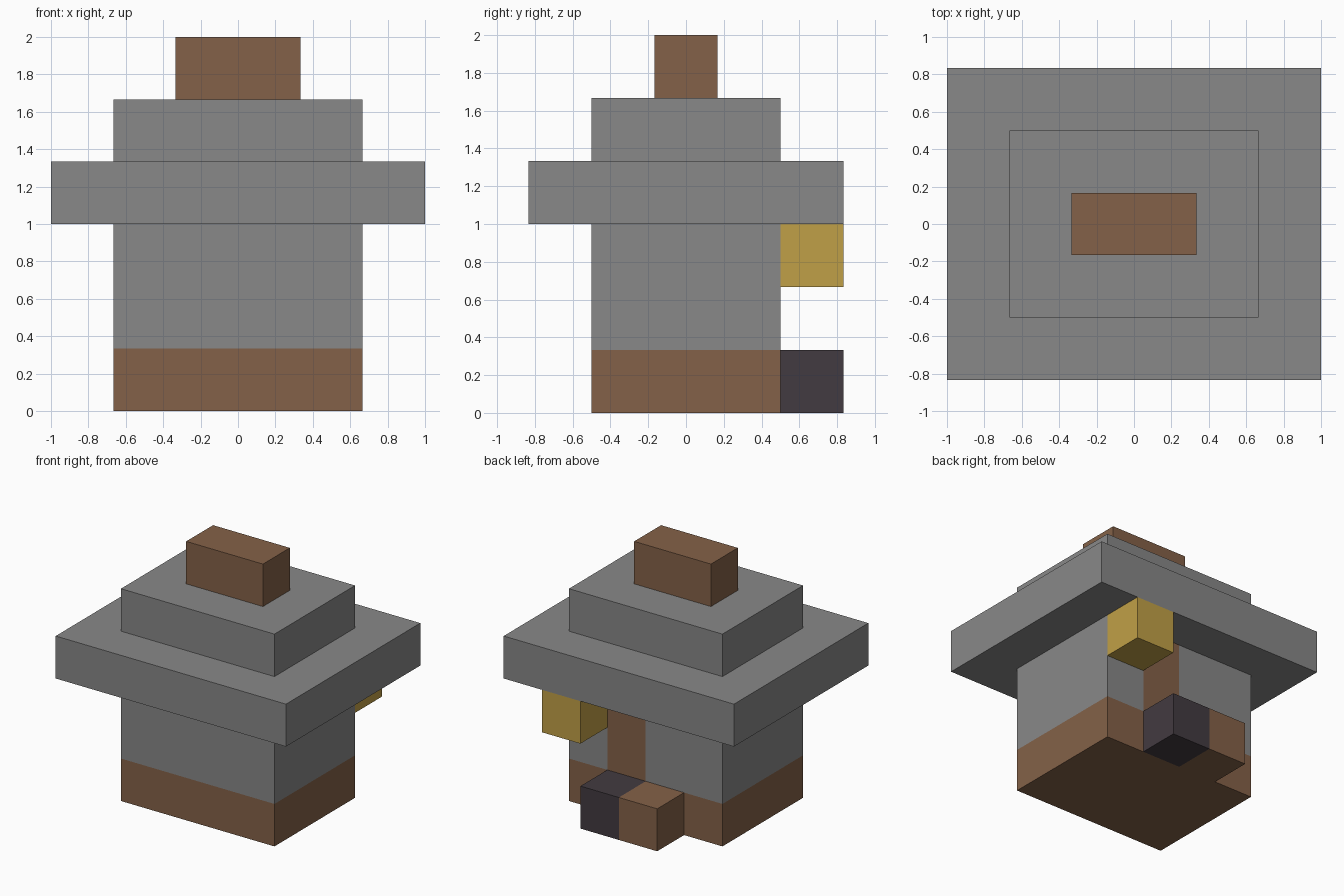
import bpy
import bmesh
from mathutils import Vector

cube = bpy.data.objects.get("Cube")
if cube:
    bpy.data.objects.remove(cube, do_unlink=True)

U = 1 / 3  # one building block


def material(name, color):
    mat = bpy.data.materials.new(name)
    mat.use_nodes = True
    mat.diffuse_color = (*color, 1)
    bsdf = next(n for n in mat.node_tree.nodes if n.type == 'BSDF_PRINCIPLED')
    bsdf.inputs["Base Color"].default_value = (*color, 1)
    return mat


stone = material("stone_grey", (0.246, 0.246, 0.246))
wood = material("wood_brown", (0.231, 0.121, 0.065))
gold = material("lamp_gold", (0.53, 0.35, 0.063))
dark = material("dark_charcoal", (0.055, 0.043, 0.052))


def block(name, low, high, mat):
    """Box between two corners given in block units."""
    low, high = Vector(low) * U, Vector(high) * U
    size, mid = high - low, (low + high) / 2
    bm = bmesh.new()
    bmesh.ops.create_cube(bm, size=1)
    for v in bm.verts:
        v.co = Vector(a * b for a, b in zip(v.co, size)) + mid
    mesh = bpy.data.meshes.new(name)
    bm.to_mesh(mesh)
    bm.free()
    mesh.materials.append(mat)
    obj = bpy.data.objects.new(name, mesh)
    bpy.context.collection.objects.link(obj)
    return obj


# Main building, stacked from the ground up
block("base", (-2, -1.5, 0), (2, 1.5, 1), wood)
walls = block("walls", (-2, -1.5, 1), (2, 1.5, 3), stone)
block("roof_eaves", (-3, -2.5, 3), (3, 2.5, 4), stone)
block("roof_upper", (-2, -1.5, 4), (2, 1.5, 5), stone)
block("roof_ridge", (-1, -0.5, 5), (1, 0.5, 6), wood)

# Blocks standing out behind the building
block("lamp", (1, 1.5, 2), (2, 2.5, 3), gold)
block("dark_step", (0, 1.5, 0), (1, 2.5, 1), dark)
block("wood_step", (-1, 1.5, 0), (0, 2.5, 1), wood)

# Door cut flush into the back wall
walls.data.materials.append(wood)
bm = bmesh.new()
bm.from_mesh(walls.data)
for x in (0, U):
    bmesh.ops.bisect_plane(bm, geom=bm.verts[:] + bm.edges[:] + bm.faces[:],
                           plane_co=(x, 0, 0), plane_no=(1, 0, 0))
bm.normal_update()
for f in bm.faces:
    if f.normal.y > 0.9 and 0 < f.calc_center_median().x < U:
        f.material_index = 1
bm.to_mesh(walls.data)
bm.free()
